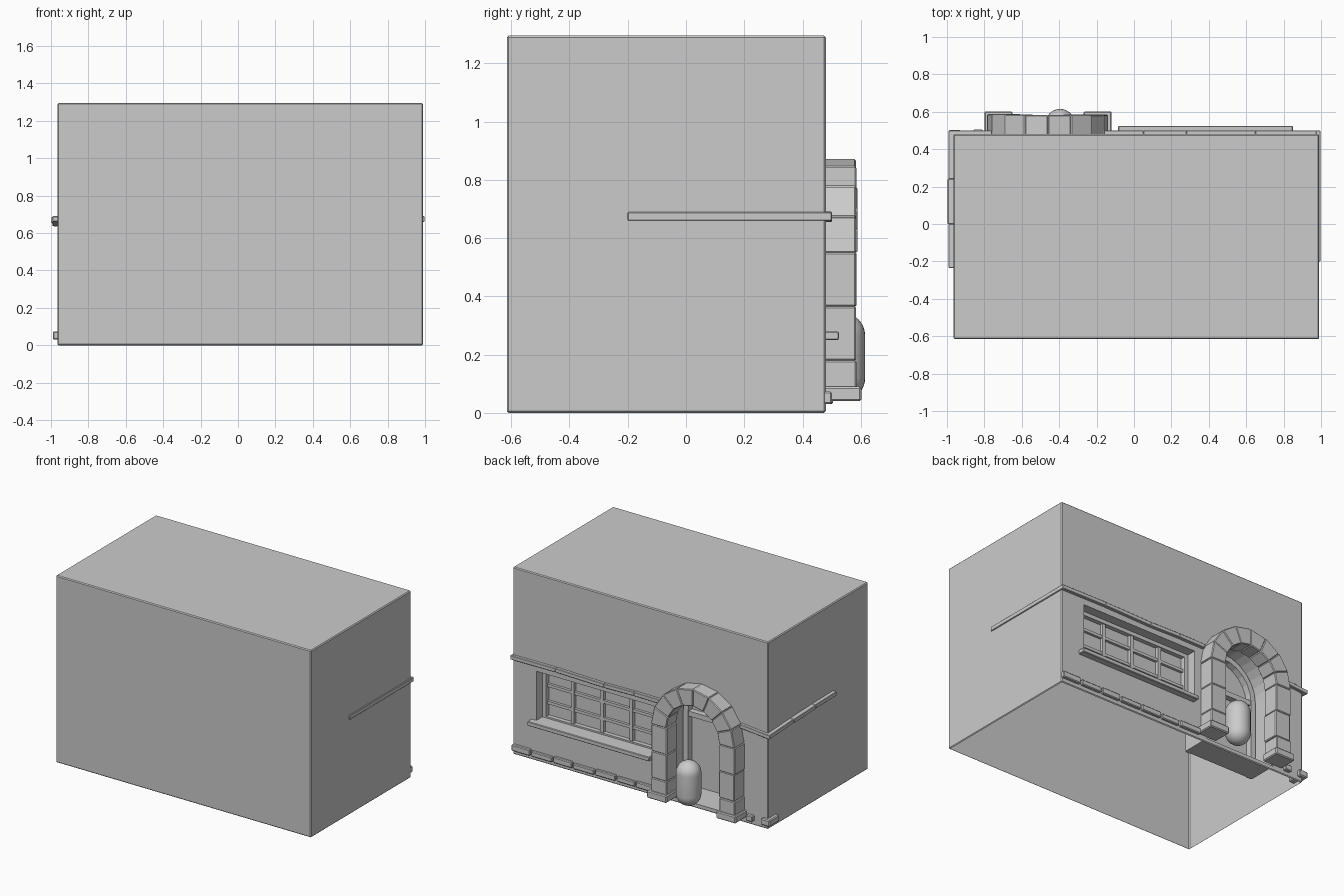
import bpy, bmesh, math, random
from math import sin, cos, pi
from mathutils import Vector

if "Cube" in bpy.data.objects:
    bpy.data.objects.remove(bpy.data.objects["Cube"])
random.seed(4)
CX, SPRING = -0.46, 0.55      # arch centre and springing height


def loft(name, ring_a, ring_b, bevel=0.0):
    """Closed solid between two matching polygons."""
    bm = bmesh.new()
    a = [bm.verts.new(p) for p in ring_a]
    b = [bm.verts.new(p) for p in ring_b]
    bm.faces.new(a)
    bm.faces.new(b)
    for i in range(len(a)):
        j = (i + 1) % len(a)
        bm.faces.new((a[i], a[j], b[j], b[i]))
    bmesh.ops.recalc_face_normals(bm, faces=bm.faces)
    me = bpy.data.meshes.new(name)
    bm.to_mesh(me)
    bm.free()
    ob = bpy.data.objects.new(name, me)
    bpy.context.collection.objects.link(ob)
    if bevel:
        m = ob.modifiers.new("bevel", 'BEVEL')
        m.width = bevel
        m.segments = 1
    return ob


def prism(name, pts, y0, y1, bevel=0.0):
    """Extrude an x/z outline along y."""
    return loft(name, [(x, y0, z) for x, z in pts], [(x, y1, z) for x, z in pts], bevel)


def box(name, x0, x1, y0, y1, z0, z1, bevel=0.0):
    return prism(name, [(x0, z0), (x1, z0), (x1, z1), (x0, z1)], y0, y1, bevel)


def bar(name, a, b, out, h):
    """Rectangular rail from a to b, sticking out from the wall."""
    o = Vector(out)
    up = Vector((0, 0, h))
    ring = lambda p: [p - o, p + o, p + o + up, p - o + up]
    return loft(name, ring(Vector(a)), ring(Vector(b)), 0.003)


def arc(r, n, a0=0.0, a1=pi):
    return [(CX + r * cos(a0 + (a1 - a0) * i / n), SPRING + r * sin(a0 + (a1 - a0) * i / n))
            for i in range(n + 1)]


# building shell with window and door recesses, open underneath
body = box("building_body", -0.965, 0.99, -0.615, 0.48, 0, 1.295, 0.006)
door_cut = prism("door_cutter", [(CX - 0.27, 0.03), (CX + 0.27, 0.03)] + arc(0.27, 16), 0.27, 0.7)
win_cut = box("window_cutter", -0.09, 0.81, 0.385, 0.7, 0.265, 0.62)
for cut in (door_cut, win_cut):
    m = body.modifiers.new("recess", 'BOOLEAN')
    m.object = cut
    m.operation = 'DIFFERENCE'
    m.solver = 'EXACT'
bpy.context.view_layer.update()
dg = bpy.context.evaluated_depsgraph_get()
mesh = bpy.data.meshes.new_from_object(body.evaluated_get(dg))
body.modifiers.clear()
body.data = mesh
for cut in (door_cut, win_cut):
    bpy.data.objects.remove(cut)
bm = bmesh.new()
bm.from_mesh(mesh)
under = [f for f in bm.faces if f.normal.z < -0.9 and f.calc_center_median().z < 0.005]
bmesh.ops.delete(bm, geom=under, context='FACES')
bm.to_mesh(mesh)
bm.free()

# window frame, bars and sill
y0, y1 = 0.38, 0.415
for x in (-0.075, 0.795):
    box("window_frame_side", x - 0.015, x + 0.015, y0, y1, 0.265, 0.62)
for z in (0.278, 0.607):
    box("window_frame_rail", -0.09, 0.81, y0, y1, z - 0.013, z + 0.013)
for i in range(1, 4):
    x = -0.09 + 0.9 * i / 4
    box("window_mullion", x - 0.012, x + 0.012, y0, 0.408, 0.265, 0.62)
for i in range(1, 3):
    z = 0.265 + 0.355 * i / 3
    box("window_crossbar", -0.09, 0.81, y0, 0.403, z - 0.01, z + 0.01)
box("window_sill", -0.085, 0.85, 0.39, 0.525, 0.25, 0.28, 0.004)

# stone arch: eight voussoirs
for i in range(8):
    a0, a1 = pi * i / 8, pi * (i + 1) / 8
    inner, outer = arc(0.205, 1, a0, a1), arc(0.322, 1, a0, a1)
    prism("arch_stone", inner + outer[::-1], 0.47, 0.586 + random.uniform(-.004, .004), 0.005)

# pillars and foot blocks
for s in (-1, 1):
    levels = (0.085, 0.18, 0.365, SPRING)
    for z0, z1 in zip(levels, levels[1:]):
        w = random.uniform(-.006, .006)
        xs = sorted((CX + s * (0.203 + w), CX + s * (0.322 + w)))
        box("pillar_stone", *xs, 0.47, 0.586 + w / 2, z0, z1, 0.005)
    xs = sorted((CX + s * 0.19, CX + s * 0.34))
    box("pillar_foot", *xs, 0.47, 0.602, 0.04, 0.09, 0.006)

# door frame, transom and centre strip inside the recess
for s in (-1, 1):
    xs = sorted((CX + s * 0.225, CX + s * 0.262))
    box("door_jamb", *xs, 0.265, 0.315, 0.03, SPRING)
prism("door_arch_frame", arc(0.225, 12) + arc(0.262, 12)[::-1], 0.265, 0.315)
box("door_transom", CX - 0.23, CX + 0.23, 0.265, 0.31, 0.525, 0.56)

# capsule standing in the doorway
prof, r = [], 0.08
for c, t0 in ((0.12, -pi / 2), (0.265, 0)):
    prof += [(r * cos(t0 + pi / 2 * i / 8), c + r * sin(t0 + pi / 2 * i / 8)) for i in range(9)]
bm = bmesh.new()
vs = [bm.verts.new((p[0], 0, p[1])) for p in prof]
es = [bm.edges.new(e) for e in zip(vs, vs[1:])]
bmesh.ops.spin(bm, geom=vs + es, cent=(0, 0, 0), axis=(0, 0, 1), angle=2 * pi, steps=32)
bmesh.ops.remove_doubles(bm, verts=bm.verts, dist=1e-5)
bmesh.ops.recalc_face_normals(bm, faces=bm.faces)
for f in bm.faces:
    f.smooth = True
me = bpy.data.meshes.new("doorway_capsule")
bm.to_mesh(me)
bm.free()
cap = bpy.data.objects.new("doorway_capsule", me)
cap.location = (-0.395, 0.535, 0)
bpy.context.collection.objects.link(cap)

# upper ledge: back wall, then round both sides
back = [(0.995, 0.66), (0.65, 0.663), (0.28, 0.655), (0.05, 0.66), (-0.16, 0.658)]
for (xa, za), (xb, zb) in zip(back, back[1:]):
    bar("ledge_back", (xa, 0.48, za), (xb, 0.48, zb), (0, 0.021, 0), 0.028)
bar("ledge_back_end", (-0.76, 0.48, 0.655), (-0.985, 0.48, 0.635), (0, 0.021, 0), 0.028)
side = [(0.5, 0.637), (0.24, 0.65), (0.0, 0.658), (-0.235, 0.662)]
for k, ((ya, za), (yb, zb)) in enumerate(zip(side, side[1:])):
    bar("ledge_left", (-0.965, ya, za), (-0.965, yb, zb), (0.027 + 0.004 * (k % 2), 0, 0), 0.028)
bar("ledge_right", (0.985, 0.5, 0.66), (0.985, -0.2, 0.66), (0.012, 0, 0), 0.03)

# base course bricks along the back, with corner bricks
x = 0.995
for i in range(7):
    w = 0.155 + random.uniform(-.015, .015)
    box("base_brick", max(x - w, -0.14), x - 0.006, 0.47, 0.497 + random.uniform(-.004, .004),
        0.03, 0.07 + random.uniform(-.006, .005), 0.005)
    x -= w + 0.004
box("base_brick_small", -0.86, -0.81, 0.47, 0.505, 0.03, 0.07, 0.005)
box("base_corner_brick", -0.99, -0.925, 0.39, 0.503, 0.03, 0.075, 0.006)
